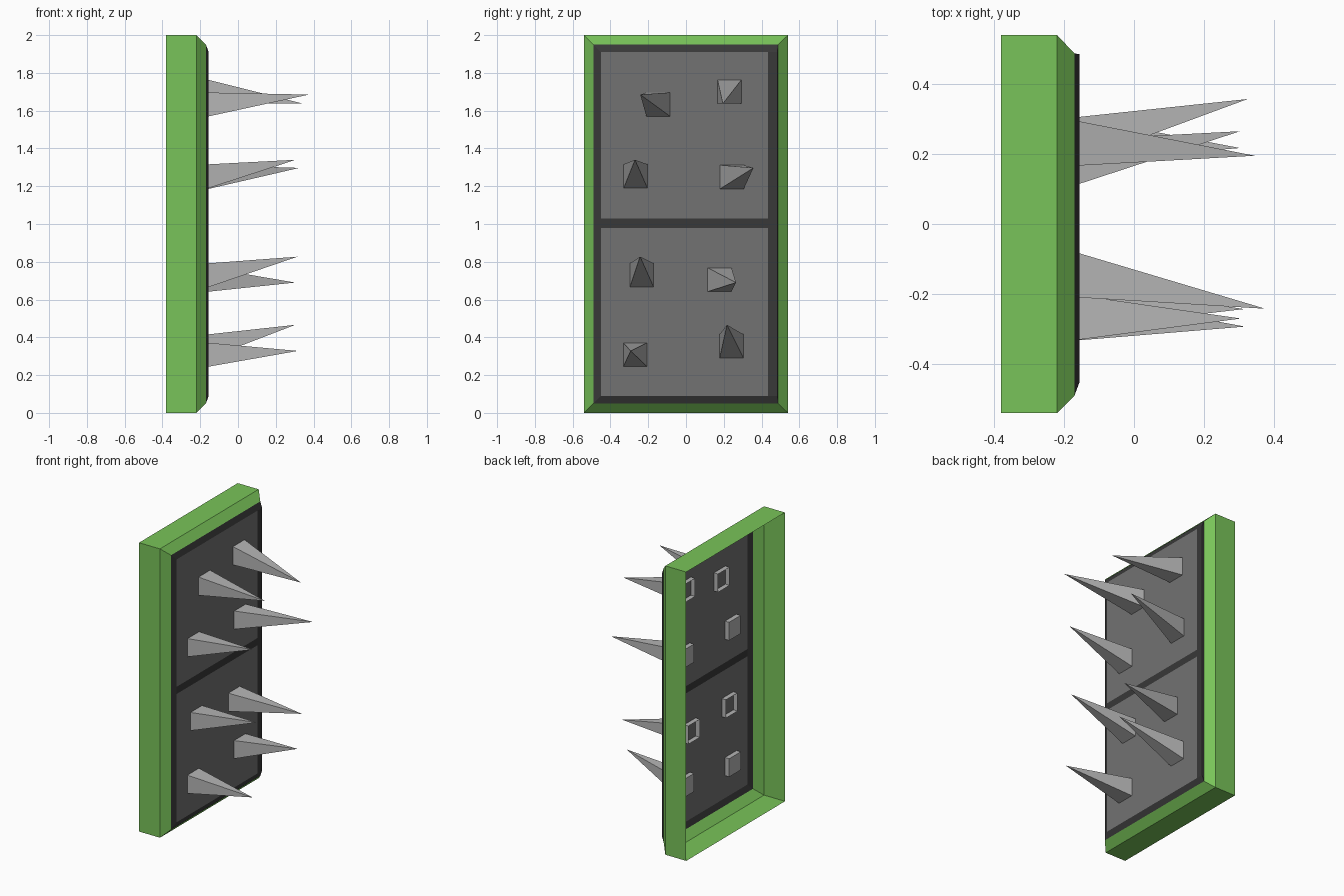
import bpy

if "Cube" in bpy.data.objects:
    bpy.data.objects.remove(bpy.data.objects["Cube"])


def material(name, r, g, b):
    m = bpy.data.materials.new(name)
    m.diffuse_color = (r, g, b, 1)
    m.use_nodes = True
    m.node_tree.nodes["Principled BSDF"].inputs["Base Color"].default_value = m.diffuse_color
    return m


GREEN = material("green", 0.19, 0.55, 0.10)
DARK = material("dark trim", 0.04, 0.04, 0.04)
PANEL = material("panel grey", 0.17, 0.17, 0.17)
STEEL = material("spike grey", 0.46, 0.46, 0.46)


def add_mesh(name, verts, faces, mat):
    me = bpy.data.meshes.new(name)
    me.from_pydata(verts, [], faces)
    me.materials.append(mat)
    ob = bpy.data.objects.new(name, me)
    bpy.context.collection.objects.link(ob)
    return ob


def rect(x, y0, y1, z0, z1):
    # counter-clockwise seen from +x
    return [(x, y0, z0), (x, y1, z0), (x, y1, z1), (x, y0, z1)]


def loft(name, rings, mat):
    # joins successive four-cornered rings with quads, ends left open
    verts = [v for r in rings for v in r]
    faces = []
    for k in range(len(rings) - 1):
        a, b = 4 * k, 4 * k + 4
        for i in range(4):
            j = (i + 1) % 4
            faces.append((a + i, a + j, b + j, b + i))
    return add_mesh(name, verts, faces, mat)


FACE = -0.155
lip = rect(-0.17, -0.49, 0.487, 0.05, 1.95)

# Green open-backed frame with a chamfered front
loft("frame", [rect(-0.38, -0.54, 0.54, 0, 2),
               rect(-0.22, -0.54, 0.54, 0, 2), lip], GREEN)

# Dark sloping trim, flat along the +y side
loft("trim", [lip, rect(FACE, -0.45, 0.485, 0.09, 1.91),
              rect(FACE, -0.45, 0.435, 0.09, 1.91)], DARK)
add_mesh("middle_bar", rect(FACE, -0.45, 0.435, 0.978, 1.028), [(0, 1, 2, 3)], DARK)

# Two grey panels
for name, z0, z1 in (("lower_panel", 0.09, 0.978), ("upper_panel", 1.028, 1.91)):
    add_mesh(name, rect(FACE, -0.45, 0.435, z0, z1), [(0, 1, 2, 3)], PANEL)

# Spikes: base corner (y, z), tip (x, y, z), whether the back stub is capped
S = 0.126
spikes = [
    (-0.21, 1.57, (0.375, -0.242, 1.685), False),
    (0.167, 1.637, (0.345, 0.195, 1.637), False),
    (-0.33, 1.19, (0.305, -0.27, 1.34), True),
    (0.18, 1.186, (0.325, 0.357, 1.297), True),
    (-0.297, 0.666, (0.315, -0.243, 0.827), False),
    (0.115, 0.642, (0.303, 0.265, 0.69), False),
    (-0.332, 0.245, (0.317, -0.293, 0.328), True),
    (0.178, 0.29, (0.303, 0.217, 0.466), True),
]
for n, (y, z, tip, capped) in enumerate(spikes, 1):
    verts = (rect(-0.187, y, y + S, z, z + S)
             + rect(FACE, y, y + S, z, z + S) + [tip])
    faces = []
    for i in range(4):
        j = (i + 1) % 4
        faces += [(i, j, 4 + j, 4 + i), (4 + i, 4 + j, 8)]
    if capped:
        faces.append((3, 2, 1, 0))
    add_mesh(f"spike_{n}", verts, faces, STEEL)
